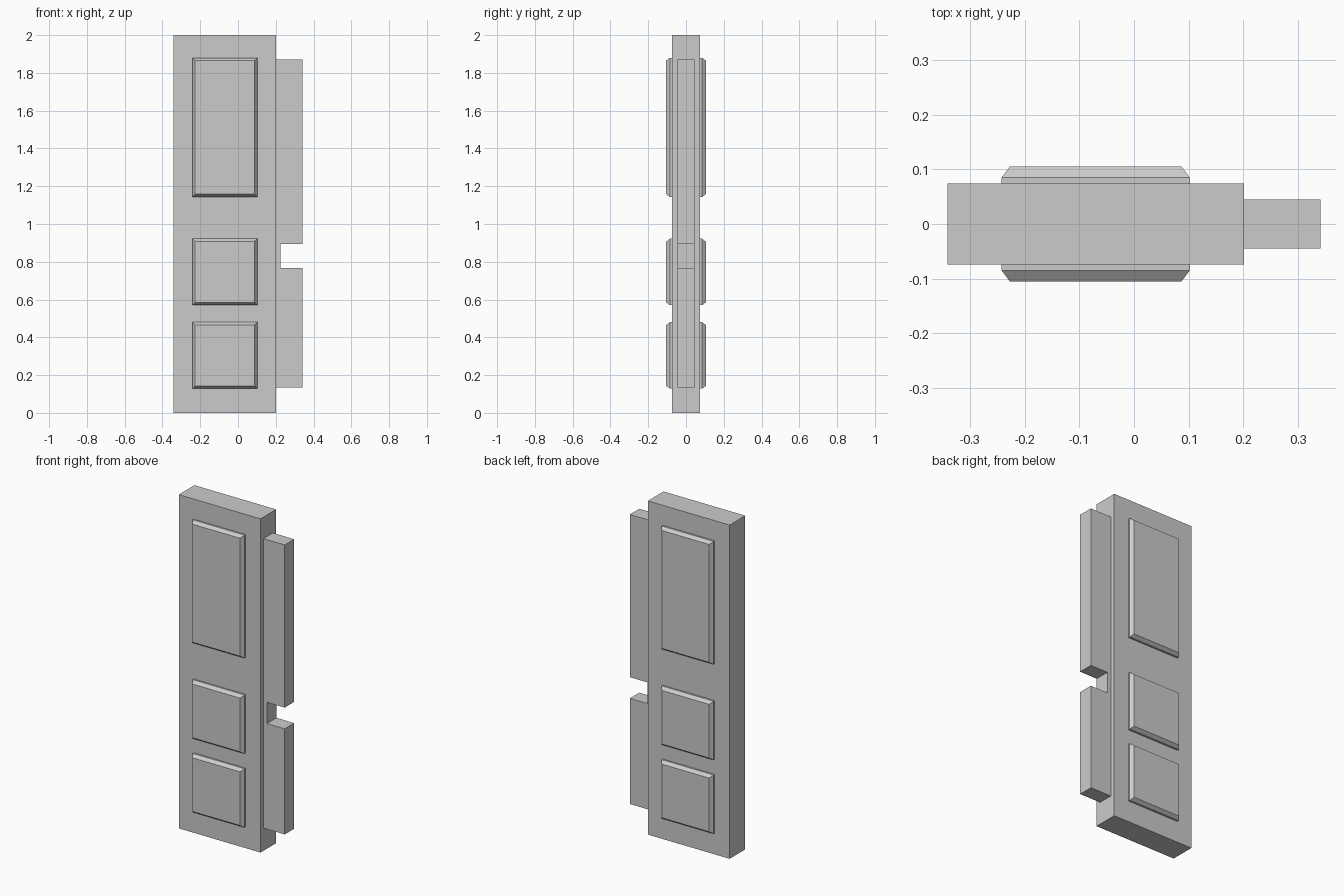
import bpy, bmesh

if "Cube" in bpy.data.objects:
    bpy.data.objects.remove(bpy.data.objects["Cube"])


def make_object(name, bm):
    bmesh.ops.recalc_face_normals(bm, faces=bm.faces)
    mesh = bpy.data.meshes.new(name)
    bm.to_mesh(mesh)
    bm.free()
    ob = bpy.data.objects.new(name, mesh)
    bpy.context.collection.objects.link(ob)
    return ob


def extruded(name, outline, half_depth):
    """Extrude an x-z outline symmetrically along y."""
    bm = bmesh.new()
    face = bm.faces.new([bm.verts.new((x, -half_depth, z)) for x, z in outline])
    ext = bmesh.ops.extrude_face_region(bm, geom=[face])
    verts = [g for g in ext["geom"] if isinstance(g, bmesh.types.BMVert)]
    bmesh.ops.translate(bm, verts=verts, vec=(0, 2 * half_depth, 0))
    return make_object(name, bm)


def raised_panel(name, x0, x1, z0, z1, side):
    """Panel with a short straight rim and a chamfered face."""
    c = 0.015
    bm = bmesh.new()
    rings = []
    for y, i in ((0.074, 0), (0.085, 0), (0.105, c)):
        pts = ((x0 + i, z0 + i), (x1 - i, z0 + i), (x1 - i, z1 - i), (x0 + i, z1 - i))
        rings.append([bm.verts.new((x, side * y, z)) for x, z in pts])
    for a, b in zip(rings, rings[1:]):
        for k in range(4):
            n = (k + 1) % 4
            bm.faces.new((a[k], a[n], b[n], b[k]))
    bm.faces.new(rings[0])
    bm.faces.new(rings[-1])
    return make_object(name, bm)


# Main door slab
extruded("door_slab", [(-0.341, 0), (0.201, 0), (0.201, 2), (-0.341, 2)], 0.074)

# Edge tongue with the latch notch
extruded("edge_tongue", [
    (0.201, 0.135), (0.341, 0.135), (0.341, 0.768), (0.224, 0.768),
    (0.224, 0.895), (0.341, 0.895), (0.341, 1.87), (0.201, 1.87)], 0.045)

# Raised panels on both faces
for side, face in ((-1, "front"), (1, "back")):
    for level, z0, z1 in (("lower", 0.128, 0.48), ("middle", 0.57, 0.922), ("upper", 1.143, 1.88)):
        raised_panel(f"{face}_{level}_panel", -0.242, 0.102, z0, z1, side)
